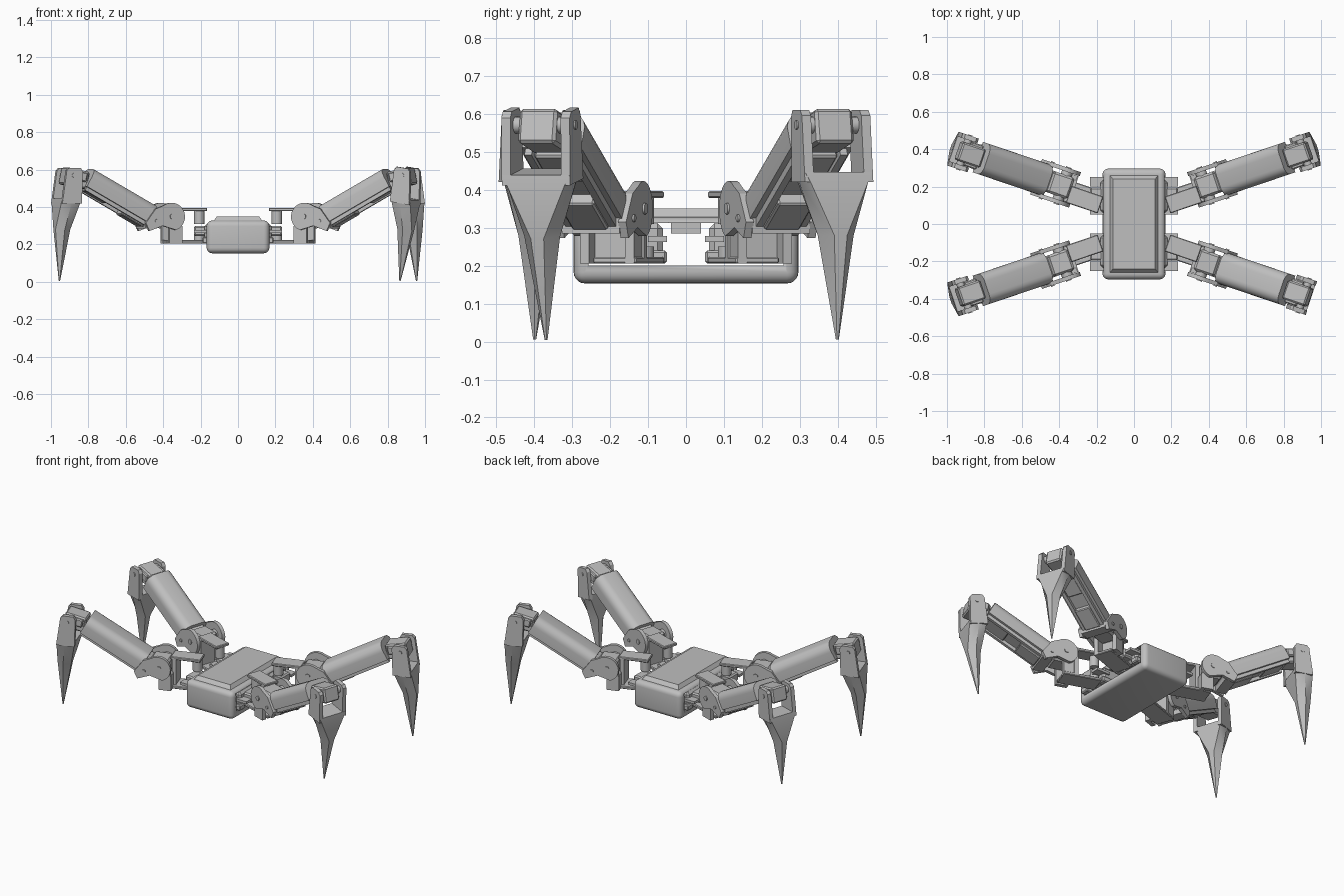
import bpy, bmesh
from math import sin, cos, radians, pi
from mathutils import Matrix, Vector

if "Cube" in bpy.data.objects:
    bpy.data.objects.remove(bpy.data.objects["Cube"])

GREY = bpy.data.materials.new("plain_grey")
GREY.use_nodes = True
GREY.diffuse_color = (0.52, 0.52, 0.52, 1)
GREY.node_tree.nodes["Principled BSDF"].inputs["Base Color"].default_value = (0.52, 0.52, 0.52, 1)


def finish(name, bm, matrix=Matrix()):
    bm = bm.copy()
    bm.transform(matrix)
    bmesh.ops.recalc_face_normals(bm, faces=bm.faces)
    mesh = bpy.data.meshes.new(name)
    bm.to_mesh(mesh)
    bm.free()
    mesh.materials.append(GREY)
    mesh.polygons.foreach_set("use_smooth", [True] * len(mesh.polygons))
    mesh.set_sharp_from_angle(angle=radians(30))
    obj = bpy.data.objects.new(name, mesh)
    bpy.context.collection.objects.link(obj)
    return obj


def box(bm, x, y, z, bevel=0, segments=1):
    """Box between the (low, high) limits on each axis."""
    part = bmesh.new()
    bmesh.ops.create_cube(part, size=1)
    for v in part.verts:
        v.co = [(r[0] + r[1]) / 2 + c * (r[1] - r[0]) for r, c in zip((x, y, z), v.co)]
    if bevel:
        bmesh.ops.bevel(part, geom=part.edges[:], offset=bevel, segments=segments,
                        profile=0.5, affect='EDGES')
    mesh = bpy.data.meshes.new("scratch")
    part.to_mesh(mesh)
    part.free()
    bm.from_mesh(mesh)
    bpy.data.meshes.remove(mesh)


def loft(bm, rings):
    """Skin equal-length rings of points and cap both ends."""
    loops = [[bm.verts.new(p) for p in ring] for ring in rings]
    for a, b in zip(loops, loops[1:]):
        for i in range(len(a)):
            j = (i + 1) % len(a)
            bm.faces.new((a[i], a[j], b[j], b[i]))
    bm.faces.new(loops[0])
    bm.faces.new(loops[-1][::-1])


def side_plate(bm, profile, lo, hi):
    """Extrude a (u, z) outline across the leg."""
    loft(bm, [[(u, v, z) for u, z in profile] for v in (lo, hi)])


def pin(bm, u, z, radius, lo, hi, sides=20):
    ring = [2 * pi * i / sides for i in range(sides)]
    side_plate(bm, [(u + radius * cos(a), z + radius * sin(a)) for a in ring], lo, hi)


def post(bm, u, v, radius, lo, hi, sides=20):
    ring = [2 * pi * i / sides for i in range(sides)]
    loft(bm, [[(u + radius * cos(a), v + radius * sin(a), z) for a in ring] for z in (lo, hi)])


# Body: rounded shell with a window running through both sides
bm = bmesh.new()
box(bm, (-.168, .168), (-.296, .296), (.153, .328), .03, 5)
body = finish("body_shell", bm)
bm = bmesh.new()
box(bm, (-.3, .3), (-.257, .257), (.2, .312))
cutter = finish("window_cutter", bm)
cutter.hide_render = True
mod = body.modifiers.new("window", 'BOOLEAN')
mod.operation, mod.solver, mod.object = 'DIFFERENCE', 'EXACT', cutter
cut_mesh = bpy.data.meshes.new_from_object(
    body.evaluated_get(bpy.context.evaluated_depsgraph_get()))
body.modifiers.clear()
body.data = cut_mesh
bpy.data.objects.remove(cutter)

# Raised lid and centre web
bm = bmesh.new()
loft(bm, [[(sx * x, sy * y, z) for sx, sy in ((1, 1), (-1, 1), (-1, -1), (1, -1))]
          for x, y, z in ((.135, .267, .32), (.113, .24, .35))])
finish("lid", bm)
bm = bmesh.new()
box(bm, (-.15, .15), (-.04, .04), (.285, .316))
finish("centre_web", bm)

# Leg parts are drawn along u (outward), v (across) and z
parts = {}

# Shoulder bracket: two long arms, uprights and the turning posts
bm = parts["shoulder_bracket"] = bmesh.new()
box(bm, (-.03, .15), (-.08, .015), (.378, .396), .004)
box(bm, (-.03, .205), (-.08, .04), (.205, .223), .004)
post(bm, 0, -.032, .028, .31, .38)
post(bm, 0, -.032, .028, .22, .25)
box(bm, (.115, .14), (-.08, .015), (.215, .385))
for s in (-1, 1):
    box(bm, (.135, .205), sorted((s * .05, s * .075)), (.205, .34))
box(bm, (.13, .155), (-.075, .075), (.205, .30))

# Hip: round cheek plates around a motor
bm = parts["hip_bracket"] = bmesh.new()
outline = [(.2 + .075 * cos(a), .348 + .075 * sin(a))
           for a in (radians(55 + 15 * i) for i in range(14))]
outline += [(.25, .30), (.325, .272), (.345, .315), (.29, .39)]
for s in (-1, 1):
    side_plate(bm, outline, s * .078, s * .1)
    pin(bm, .195, .35, .015, s * .1, s * .105)
    pin(bm, .285, .325, .01, s * .1, s * .105)
box(bm, (.275, .34), (-.08, .08), (.285, .345))
bm = parts["hip_motor"] = bmesh.new()
box(bm, (.145, .265), (-.06, .06), (.30, .388), .012)
pin(bm, .195, .35, .03, -.08, .08)

# Upper leg: rounded cover over motors and an under rail, tilted upward
tilt = Matrix.Translation((.47, 0, .455)) @ Matrix.Rotation(radians(-29), 4, 'Y')
bm = parts["upper_leg_cover"] = bmesh.new()
section = [(-.086, -.05), (.086, -.05)]
section += [(s * .036 + .05 * cos(a), .006 + .05 * sin(a))
            for s, start in ((1, 0), (-1, 90))
            for a in (radians(start + 15 * i) for i in range(7))]
loft(bm, [[(u, v, w) for v, w in section] for u in (-.2, .205)])
bm.transform(tilt)
bm = parts["upper_leg_frame"] = bmesh.new()
for s in (-1, 1):
    box(bm, (-.2, .2), sorted((s * .05, s * .07)), (-.07, -.045))
box(bm, (-.19, -.05), (-.05, .05), (-.08, -.045), .005)
box(bm, (.04, .18), (-.05, .05), (-.064, -.045), .005)
box(bm, (-.24, -.19), (-.06, .06), (-.05, .03), .008)
bm.transform(tilt)

# Knee motor held between the claw prongs
bm = parts["knee_motor"] = bmesh.new()
box(bm, (-.075, .055), (-.052, .052), (-.055, .038), .008)
box(bm, (-.06, .01), (-.068, .068), (-.02, .03), .006)
bm.transform(Matrix.Translation((.725, 0, .565)) @ Matrix.Rotation(radians(-12), 4, 'Y'))
pin(bm, .75, .57, .022, -.075, .075)

# Claw: open fork on top, faceted blade tapering to a point
bm = parts["claw"] = bmesh.new()
prong = [(.705, .42), (.70, .59), (.712, .61), (.775, .61), (.79, .595), (.815, .42)]
for s in (-1, 1):
    side_plate(bm, prong, s * .07, s * .095)
    pin(bm, .75, .57, .012, s * .095, s * .099)
rings = []
for z, inner, outer, half, flat in ((.447, .705, .812, .094, .094), (.42, .71, .817, .094, .08),
                                    (.28, .745, .828, .05, .018), (.005, .797, .803, .004, .002)):
    mid = (inner + outer) / 2
    rings.append([(inner, -flat, z), (mid, -half, z), (outer, -flat, z),
                  (outer, flat, z), (mid, half, z), (inner, flat, z)])
loft(bm, rings)

# Body-side motors with mounting tabs, stored in plain x, y, z
motor = bmesh.new()
box(motor, (.02, .18), (.06, .235), (.225, .312), .015)
for y in ((.05, .1), (.2, .25)):
    box(motor, (.14, .235), y, (.262, .278))
    box(motor, (.10, .19), y, (.205, .24), .006)
box(motor, (.165, .235), (.105, .195), (.245, .30), .008)

# Four legs, mirrored in x and y; one claw is curled inward
c, s = cos(radians(18.7)), sin(radians(18.7))
place = Matrix(((c, -s, 0, .197), (s, c, 0, .142), (0, 0, 1, 0), (0, 0, 0, 1)))
knee = Vector((.75, 0, .57))
curl = (Matrix.Translation(knee) @ Matrix.Rotation(radians(9.5), 4, 'Y')
        @ Matrix.Translation(-knee))
for side, sx in (("left", 1), ("right", -1)):
    for end, sy in (("front", -1), ("back", 1)):
        flip = Matrix.Diagonal((sx, sy, 1, 1))
        finish(f"{end}_{side}_body_motor", motor, flip)
        for name, part in parts.items():
            bend = curl if (name, sx, sy) == ("claw", 1, -1) else Matrix()
            finish(f"{end}_{side}_{name}", part, flip @ place @ bend)
